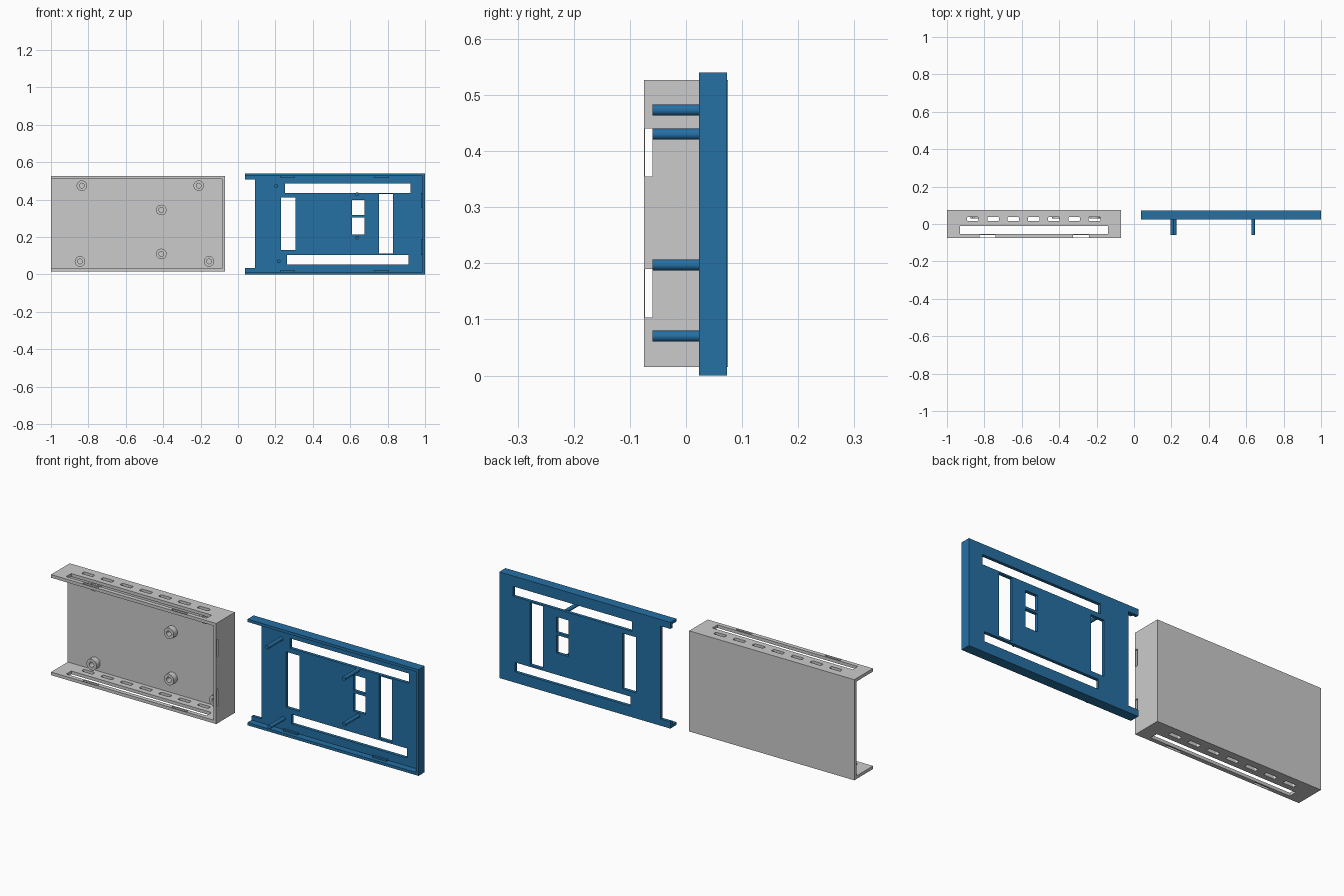
import bpy, bmesh, math
from mathutils import Matrix, Vector

if "Cube" in bpy.data.objects:
    bpy.data.objects.remove(bpy.data.objects["Cube"])


def add_box(bm, x0, x1, y0, y1, z0, z1, r=0):
    m = Matrix.LocRotScale(Vector(((x0 + x1) / 2, (y0 + y1) / 2, (z0 + z1) / 2)), None,
                           Vector((x1 - x0, y1 - y0, z1 - z0)))
    verts = bmesh.ops.create_cube(bm, size=1, matrix=m)['verts']
    if r:  # round the edges parallel to z
        edges = {e for v in verts for e in v.link_edges
                 if abs(e.verts[0].co.z - e.verts[1].co.z) > 1e-4}
        bmesh.ops.bevel(bm, geom=list(edges), offset=r, segments=3, profile=0.5, affect='EDGES')


def make_boxes(name, boxes, r=0):
    bm = bmesh.new()
    for b in boxes:
        add_box(bm, *b, r=r)
    return finish(name, bm)


def finish(name, bm):
    me = bpy.data.meshes.new(name)
    bm.to_mesh(me)
    bm.free()
    ob = bpy.data.objects.new(name, me)
    bpy.context.collection.objects.link(ob)
    return ob


def carve(ob, boxes, r=0):
    cutter = make_boxes("cutter", boxes, r)
    mod = ob.modifiers.new("cut", 'BOOLEAN')
    mod.operation = 'DIFFERENCE'
    mod.solver = 'EXACT'
    mod.object = cutter
    bpy.context.view_layer.objects.active = ob
    bpy.ops.object.modifier_apply(modifier=mod.name)
    bpy.data.objects.remove(cutter)


def smooth(ob):
    bpy.ops.object.select_all(action='DESELECT')
    ob.select_set(True)
    bpy.context.view_layer.objects.active = ob
    bpy.ops.object.shade_smooth_by_angle(angle=math.radians(35))


def make_tube(name, x, z, y_front, y_back, r_out, r_in=0, n=32):
    # Revolve a profile around an axis along y
    prof = [(0, y_back), (r_out, y_back), (r_out, y_front)]
    if r_in:
        prof += [(r_in, y_front), (r_in, y_back - 0.002), (0, y_back - 0.002)]
    else:
        prof += [(0, y_front)]
    bm = bmesh.new()
    vs = [bm.verts.new((x + r, y, z)) for r, y in prof]
    es = [bm.edges.new(p) for p in zip(vs, vs[1:])]
    bmesh.ops.spin(bm, geom=vs + es, cent=(x, 0, z), axis=(0, 1, 0),
                   angle=2 * math.pi, steps=n)
    bmesh.ops.remove_doubles(bm, verts=bm.verts, dist=1e-5)
    bmesh.ops.recalc_face_normals(bm, faces=bm.faces)
    ob = finish(name, bm)
    smooth(ob)
    return ob


T = 0.016          # wall thickness
Y0, Y1 = -0.075, 0.075

# Case tray: open at the front and at the left end
tray = make_boxes("case_tray", [(-1, -0.07, Y0, Y1, 0.015, 0.527)])
carve(tray, [(-1.1, -0.07 - T, Y0 - 0.1, Y1 - T, 0.015 + T, 0.527 - T)])

# Long slot and snap slots through the top, bottom and end walls
carve(tray, [(-0.93, -0.14, -0.053, -0.012, -0.1, 0.7),
             (-0.825, -0.74, -0.073, -0.06, -0.1, 0.7),
             (-0.325, -0.24, -0.073, -0.06, -0.1, 0.7),
             (-0.1, -0.03, -0.073, -0.06, 0.103, 0.19),
             (-0.1, -0.03, -0.073, -0.06, 0.355, 0.44)])

# Row of small vents
carve(tray, [(-0.893 + i * 0.1085, -0.831 + i * 0.1085, 0.016, 0.037, -0.1, 0.7)
             for i in range(7)], r=0.005)

# Screw standoffs on the tray floor
for i, (x, z) in enumerate([(-0.835, 0.475), (-0.21, 0.475), (-0.41, 0.345),
                            (-0.41, 0.11), (-0.845, 0.07), (-0.155, 0.07)]):
    make_tube(f"standoff_{i + 1}", x, z, Y1 - T - 0.03, Y1 - T + 0.002, 0.028, 0.013)

# Lid: shallow pan with a rim on three sides
blue = bpy.data.materials.new("blue_plastic")
blue.diffuse_color = (0.018, 0.16, 0.37, 1)
blue.use_nodes = True
blue.node_tree.nodes["Principled BSDF"].inputs["Base Color"].default_value = blue.diffuse_color
LY0, LY1, R = 0.023, 0.073, 0.014
FLOOR = LY1 - T
lid = make_boxes("lid", [(0.037, 1, LY0, LY1, 0, 0.54)])
carve(lid, [(-0.1, 1 - R, LY0 - 0.1, FLOOR, R, 0.54 - R)])

# End notch and window openings
carve(lid, [(x0, x1, -0.1, 0.2, z0, z1) for x0, x1, z0, z1 in [
    (-0.1, 0.092, 0.034, 0.507),
    (0.252, 0.922, 0.437, 0.487), (0.262, 0.912, 0.054, 0.103),
    (0.231, 0.307, 0.13, 0.413), (0.754, 0.828, 0.113, 0.43),
    (0.61, 0.677, 0.317, 0.397), (0.61, 0.677, 0.213, 0.305)]])

# Snap tabs inside the rim
ya, yb = FLOOR - 0.015, FLOOR - 0.004
tabs = [(1 - R - 0.008, 1 - R + 0.003, ya, yb, z, z + 0.082) for z in (0.105, 0.355)]
for x in (0.225, 0.727):
    tabs += [(x, x + 0.08, ya, yb, R - 0.003, R + 0.008),
             (x, x + 0.08, ya, yb, 0.54 - R - 0.008, 0.54 - R + 0.003)]
parts = [lid, make_boxes("snap_tabs", tabs)]

# Locating pins
for i, (x, z) in enumerate([(0.205, 0.473), (0.637, 0.43),
                            (0.637, 0.197), (0.217, 0.07)]):
    parts.append(make_tube(f"lid_pin_{i + 1}", x, z, -0.06, FLOOR + 0.003, 0.0098))

for ob in parts:
    ob.data.materials.clear()
    ob.data.materials.append(blue)
